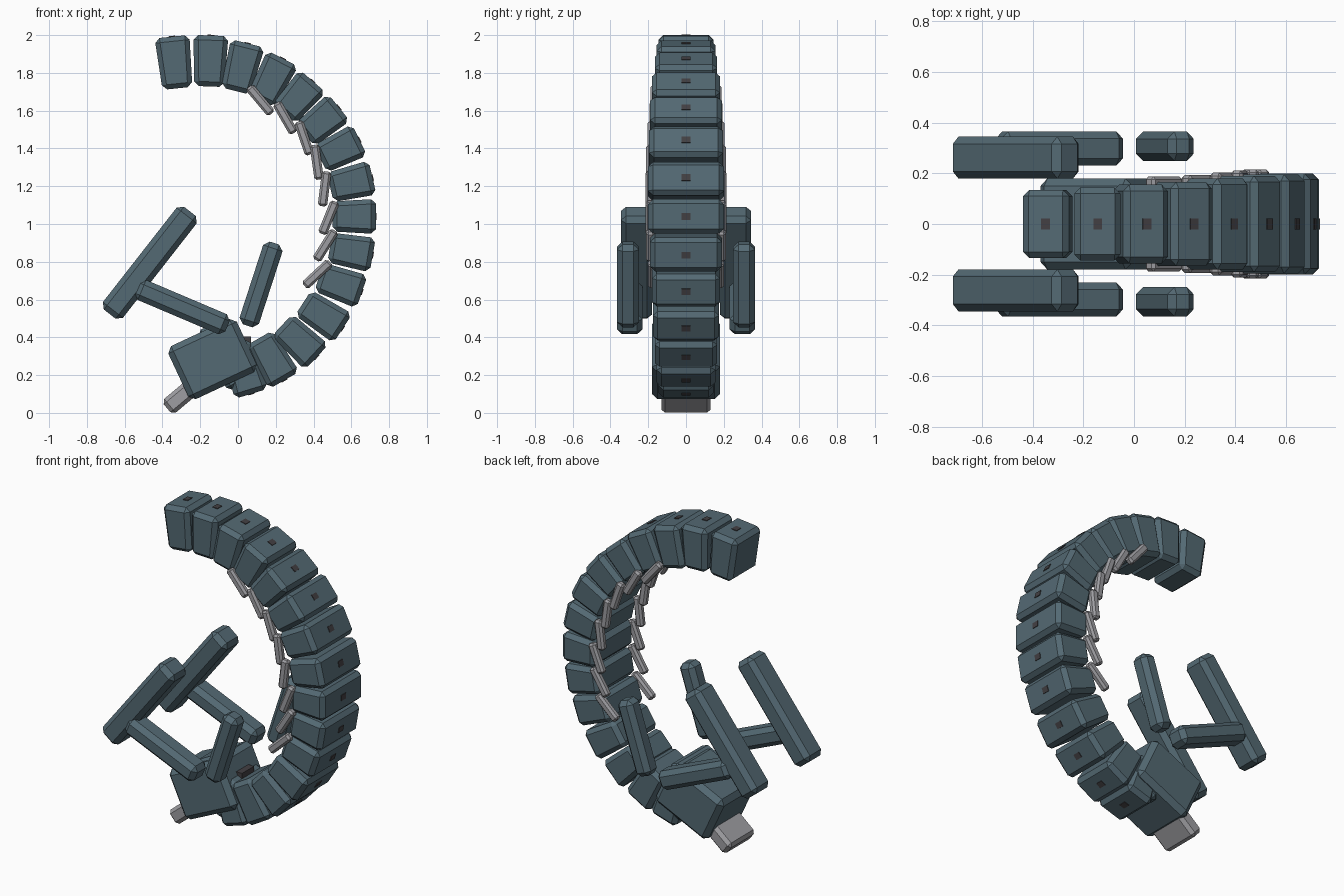
import bpy, bmesh, math
from mathutils import Matrix


def material(name, rgb):
    m = bpy.data.materials.new(name)
    m.diffuse_color = (*rgb, 1)
    return m


TEAL = material("slate teal", (0.088, 0.142, 0.172))
GREY = material("light grey", (0.34, 0.34, 0.36))
DARK = material("dark brown grey", (0.055, 0.05, 0.055))


def block(name, mat, x, y, z, length, width, thick, angle, bevel=0.03, taper=1.0):
    """Chamfered box; its long axis is turned by angle in the x-z plane.
    taper scales the thickness at the far (-length) end."""
    bm = bmesh.new()
    bmesh.ops.create_cube(bm, size=1)
    for v in bm.verts:
        t = taper if v.co.x < 0 else 1
        v.co = (v.co.x * length, v.co.y * width, v.co.z * thick * t)
    if bevel:
        bmesh.ops.bevel(bm, geom=bm.edges[:], offset=bevel, offset_type='OFFSET',
                        segments=1, profile=0.5, affect='EDGES')
    bmesh.ops.transform(bm, verts=bm.verts,
                        matrix=Matrix.Translation((x, y, z)) @ Matrix.Rotation(-math.radians(angle), 4, 'Y'))
    bmesh.ops.recalc_face_normals(bm, faces=bm.faces)
    me = bpy.data.meshes.new(name)
    bm.to_mesh(me)
    bm.free()
    me.materials.append(mat)
    ob = bpy.data.objects.new(name, me)
    bpy.context.collection.objects.link(ob)
    return ob


# Body segments: x, z, outward angle, depth, half width
segments = [
    (-0.335, 1.855, 96, 0.275, 0.135), (-0.148, 1.863, 88, 0.27, 0.145),
    (0.02, 1.83, 76, 0.26, 0.155), (0.18, 1.765, 63, 0.25, 0.165),
    (0.32, 1.67, 49, 0.23, 0.18), (0.445, 1.545, 39, 0.23, 0.19),
    (0.54, 1.395, 26, 0.23, 0.195), (0.60, 1.22, 13, 0.23, 0.20),
    (0.615, 1.04, 0, 0.23, 0.20), (0.60, 0.855, -10, 0.23, 0.19),
    (0.543, 0.68, -19, 0.24, 0.18), (0.45, 0.515, -33, 0.25, 0.175),
    (0.325, 0.38, -43, 0.25, 0.165), (0.18, 0.285, -60, 0.26, 0.155),
    (0.03, 0.235, -73, 0.28, 0.145),
]
for i, (x, z, a, d, h) in enumerate(segments, 1):
    block(f"body_segment_{i}", TEAL, x, 0, z, d, 2 * h, 0.185, a, 0.025, 0.86)
    # small dark stud on the outer face
    r = math.radians(a)
    block(f"back_stud_{i}", DARK, x + math.cos(r) * d / 2, 0, z + math.sin(r) * d / 2,
          0.008, 0.045, 0.035, a, 0)

# Head, neck and snout
block("head", TEAL, -0.135, 0, 0.285, 0.40, 0.36, 0.31, 25, 0.03)
block("neck_plate", TEAL, -0.06, 0, 0.31, 0.36, 0.28, 0.17, 118, 0.025)
block("neck_joint", DARK, 0.03, 0, 0.375, 0.08, 0.12, 0.06, 0, 0)
block("snout", GREY, -0.28, 0, 0.105, 0.25, 0.26, 0.095, 40, 0.02)

# Slim fins on both inner edges: x, z, angle, y
fins = [
    (0.118, 1.655, -50, 0.165), (0.25, 1.562, -60, 0.17), (0.35, 1.455, -71, 0.18),
    (0.417, 1.327, -82, 0.188), (0.458, 1.186, 83, 0.193), (0.48, 1.033, 68, 0.193),
    (0.463, 0.887, 58, 0.188), (0.42, 0.735, 43, 0.178),
]
# Limbs: name, x, z, y, length, width, thickness, angle
limbs = [
    ("forearm", -0.467, 0.795, 0.262, 0.69, 0.165, 0.135, 52),
    ("upper_arm", -0.295, 0.56, 0.298, 0.52, 0.135, 0.115, -23),
    ("hind_limb", 0.122, 0.68, 0.307, 0.46, 0.115, 0.108, 72),
]
for side, s in (("right", -1), ("left", 1)):
    for i, (x, z, a, y) in enumerate(fins, 1):
        block(f"{side}_fin_{i}", GREY, x, s * y, z, 0.185, 0.045, 0.05, a, 0.012)
    for name, x, z, y, l, w, t, a in limbs:
        block(f"{side}_{name}", TEAL, x, s * y, z, l, w, t, a, 0.028)
